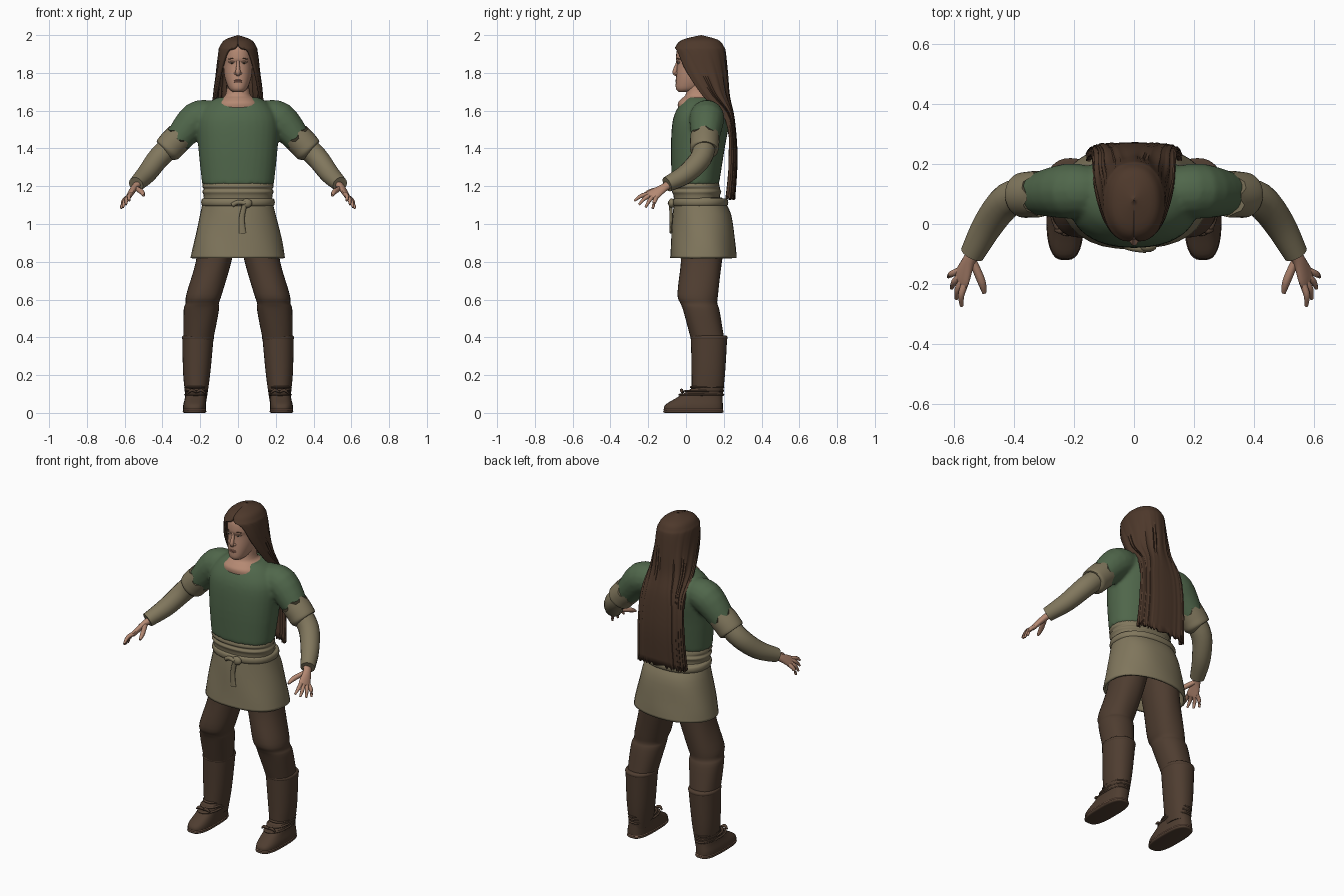
import bpy, bmesh, math
from mathutils import Vector as V

if "Cube" in bpy.data.objects:
    bpy.data.objects.remove(bpy.data.objects["Cube"], do_unlink=True)


def material(name, *rgb):
    mat = bpy.data.materials.new(name)
    mat.use_nodes = True
    mat.diffuse_color = (*rgb, 1)
    mat.node_tree.nodes["Principled BSDF"].inputs["Base Color"].default_value = (*rgb, 1)
    return mat


GREEN = material("tunic green", .08, .135, .07)
LINEN = material("linen tan", .22, .185, .11)
BROWN = material("leather brown", .078, .047, .03)
HAIR = material("hair brown", .075, .04, .024)
SKIN = material("skin", .46, .25, .17)
LIP = material("lip", .36, .17, .12)
WHITE = material("eye white", .5, .45, .4)
DARK = material("eye dark", .03, .02, .01)


def spline(keys, steps=4):
    """Smooth curve through equal-length tuples."""
    ends = [keys[0], *keys, keys[-1]]
    out = []
    for a, b, c, d in zip(ends, ends[1:], ends[2:], ends[3:]):
        for s in range(steps):
            t = s / steps
            out.append([q + t / 2 * (r - p + t * (2 * p - 5 * q + 4 * r - w + t * (3 * (q - r) + w - p)))
                        for p, q, r, w in zip(a, b, c, d)])
    return out + [list(keys[-1])]


def bridge(bm, rings, closed=True, caps=True):
    """Skin a list of equal point rings."""
    rows = [[bm.verts.new(point) for point in ring] for ring in rings]
    count = len(rows[0])
    for low, high in zip(rows, rows[1:]):
        for i in range(count if closed else count - 1):
            j = (i + 1) % count
            bm.faces.new((low[i], low[j], high[j], high[i]))
    if caps and closed:
        bm.faces.new(rows[0][::-1])
        bm.faces.new(rows[-1])


def finish(name, bm, mat, mirror=False, thick=0):
    bmesh.ops.recalc_face_normals(bm, faces=bm.faces)
    mesh = bpy.data.meshes.new(name)
    bm.to_mesh(mesh)
    bm.free()
    mesh.materials.append(mat)
    ob = bpy.data.objects.new(name, mesh)
    bpy.context.collection.objects.link(ob)
    for other in bpy.context.selected_objects:
        other.select_set(False)
    ob.select_set(True)
    bpy.context.view_layer.objects.active = ob
    bpy.ops.object.shade_smooth_by_angle(angle=math.radians(50))
    if mirror:
        ob.modifiers.new("mirror", "MIRROR").use_mirror_merge = False
    if thick:
        shell = ob.modifiers.new("thickness", "SOLIDIFY")
        shell.thickness = thick
        shell.offset = -1
    return ob


def signed_power(value, power):
    return math.copysign(abs(value) ** power, value)


def oval(z, x, width, front, back, ripple=0, power=.9, count=32):
    """Horizontal rounded section given its half width, front y and back y."""
    ring = []
    for i in range(count):
        a = math.tau * i / count
        k = 1 + ripple * math.sin(5 * a + z * 20)
        ring.append(V((x + signed_power(math.sin(a), power) * width * k,
                       (front + back) / 2 - signed_power(math.cos(a), power) * (back - front) / 2 * k, z)))
    return ring


def loft(name, keys, mat, mirror=False, caps=True, thick=0, **shape):
    bm = bmesh.new()
    bridge(bm, [oval(*key, **shape) for key in spline(keys)], caps=caps)
    return finish(name, bm, mat, mirror, thick)


def band(name, bottom, height, x, width, front, back, mat, mirror=False, **shape):
    """Rounded strip running around a section."""
    keys = []
    for i in range(7):
        a = math.pi * i / 6
        inset = .01 * (1 - math.sin(a))
        keys.append((bottom + height * (1 - math.cos(a)) / 2, x, width - inset, front + inset, back - inset))
    bm = bmesh.new()
    bridge(bm, [oval(*key, **shape) for key in keys])
    return finish(name, bm, mat, mirror)


def tube_rings(keys, ref, count=16, jag=0):
    """Rings around a path of (x, y, z, radius[, second radius])."""
    path = spline(keys)
    spots = [V(p[:3]) for p in path]
    rings = []
    for i, p in enumerate(path):
        along = (spots[min(i + 1, len(path) - 1)] - spots[max(i - 1, 0)]).normalized()
        u = (V(ref) - along * along.dot(V(ref))).normalized()
        v = along.cross(u)
        ring = []
        for k in range(count):
            a = math.tau * k / count
            point = spots[i] + u * math.cos(a) * p[3] + v * math.sin(a) * p[-1]
            if i == 0:
                point += along * jag * (1 if k // 2 % 2 else -1)
            ring.append(point)
        rings.append(ring)
    return rings


def tube(name, keys, mat, mirror=True, ref=(1, 0, 1), **options):
    bm = bmesh.new()
    bridge(bm, tube_rings(keys, ref, **options))
    return finish(name, bm, mat, mirror)


def ball(name, place, size, mat, mirror=False):
    bm = bmesh.new()
    bmesh.ops.create_uvsphere(bm, u_segments=16, v_segments=10, radius=1)
    for vert in bm.verts:
        vert.co = V(place) + vert.co * V(size)
    return finish(name, bm, mat, mirror)


# Tunic: body and short sleeves fused
bm = bmesh.new()
bridge(bm, [oval(*key) for key in spline((
    (1.21, 0, .19, -.075, .175), (1.4, 0, .21, -.08, .205), (1.55, 0, .215, -.07, .23),
    (1.63, 0, .17, -.035, .21), (1.67, 0, .11, .0, .165)))])
arm = tube_rings(((.13, .11, 1.57, .08), (.22, .11, 1.555, .093), (.33, .1, 1.43, .07)), (1, 0, 1))
for side in (1, -1):
    bridge(bm, [[V((side * p.x, p.y, p.z)) for p in ring] for ring in arm])
tunic = finish("tunic", bm, GREEN)
fuse = tunic.modifiers.new("fuse", "REMESH")
fuse.mode, fuse.voxel_size, fuse.use_smooth_shade = "VOXEL", .01, True
soften = tunic.modifiers.new("soften", "SMOOTH")
soften.factor, soften.iterations = .5, 6

# Linen sleeves with ragged upper edge, rolled cuff and forearm
tube("sleeve_cuffs", ((.315, .1, 1.455, .078), (.35, .098, 1.42, .077), (.375, .096, 1.39, .073),
                      (.38, .096, 1.385, .05)), LINEN, count=24, jag=.014)
tube("forearm_sleeves", ((.34, .1, 1.43, .06), (.42, .08, 1.35, .058), (.485, 0, 1.265, .052),
                         (.54, -.1, 1.21, .041)), LINEN)

# Hands
fan = V((-.35, -.9, .3))
tube("palms", ((.53, -.09, 1.21, .025, .02), (.55, -.12, 1.19, .024, .018), (.575, -.18, 1.15, .038, .014),
               (.58, -.19, 1.14, .03, .01)), SKIN, ref=fan)
for i, finger in enumerate(("index", "middle", "ring", "little")):
    root = V((.575, -.18, 1.15)) + fan * (.026 - .0175 * i)
    reach = V((.01, -.07, -.035)).lerp(V((.035, -.02, -.06)), i / 3) * (1.15 if i in (1, 2) else 1)
    bend = root + reach / 2 + V((.006, 0, .008))
    tube(finger + "_fingers", ((*root, .012), (*bend, .011), (*(root + reach), .006)),
         SKIN, ref=(-.3, .3, 1), count=8)
tube("thumbs", ((.54, -.12, 1.19, .013), (.51, -.19, 1.17, .014), (.5, -.23, 1.15, .007)),
     SKIN, ref=(1, 0, 0), count=8)

# Linen shirt waist and skirt
loft("shirt_waist", ((1.1, 0, .18, -.062, .18), (1.15, 0, .182, -.066, .18), (1.17, 0, .189, -.074, .187),
                     (1.185, 0, .182, -.067, .18), (1.2, 0, .189, -.076, .178), (1.23, 0, .18, -.065, .17)), LINEN)
loft("skirt", ((1.14, 0, .18, -.06, .19), (1.05, 0, .2, -.07, .24), (.9, 0, .235, -.08, .26),
               (.82, 0, .25, -.085, .267)), LINEN, caps=False, thick=.012, ripple=.008)

# Belt with knot, loop and hanging end
band("belt", 1.095, .04, 0, .195, -.075, .224, LINEN)
ball("belt_knot", (.045, -.076, 1.11), (.03, .018, .025), LINEN)
tube("belt_loop", ((-.03, -.072, 1.1, .012), (0, -.08, 1.115, .012), (.04, -.085, 1.11, .012)),
     LINEN, False, ref=(0, 0, 1))
tube("belt_end", ((.035, -.08, 1.1, .013, .01), (.02, -.079, 1.03, .015, .008), (.024, -.08, .95, .018, .006)),
     LINEN, False, ref=(1, 0, 0))

# Trousers with a fold below the knee
loft("trouser_legs", ((.97, .1, .1, -.03, .21), (.8, .13, .094, -.027, .19), (.63, .178, .094, -.045, .17),
                      (.58, .189, .088, -.03, .165), (.54, .195, .093, -.015, .177),
                      (.38, .211, .078, .03, .205)), BROWN, True, ripple=.008)

# Boots: shaft, foot, sole, pale welt and laces
loft("boot_shafts", ((.4, .212, .083, .026, .218), (.2, .219, .071, .03, .206), (.06, .221, .053, .03, .19)),
     BROWN, True)
band("boot_tops", .385, .025, .212, .085, .024, .22, BROWN, True)
loft("boot_feet", ((.004, .23, .06, -.115, .195), (.04, .23, .06, -.112, .195), (.08, .226, .055, -.05, .193),
                   (.13, .222, .053, .03, .19)), BROWN, True, power=.7)
band("boot_soles", 0, .016, .23, .063, -.121, .2, BROWN, True, power=.7)
band("boot_welts", .014, .008, .23, .062, -.119, .198, SKIN, True, power=.7)
for i in range(3):
    band("boot_laces", .09 + .02 * i, .012, .223, .062, -.04 + .03 * i, .203, BROWN, True)
for side in (-1, 1):
    tube("boot_bows", ((.22, -.015, .11, .006), (.22 + side * .025, -.024, .12, .009),
                       (.22 + side * .045, -.02, .105, .004)), BROWN, ref=(0, 0, 1), count=8)

# Neck and head
loft("neck", ((1.6, 0, .13, -.04, .17), (1.64, 0, .115, -.043, .165), (1.665, 0, .09, -.022, .155),
              (1.69, 0, .064, 0, .135), (1.78, 0, .055, .01, .13)), SKIN)
loft("head", ((1.7, 0, .028, -.04, .02), (1.72, 0, .05, -.054, .09), (1.78, 0, .071, -.052, .15),
              (1.85, 0, .078, -.047, .18), (1.88, 0, .079, -.053, .185), (1.94, 0, .07, -.04, .18),
              (1.975, 0, .03, .02, .12)), SKIN)
tube("nose", ((0, -.043, 1.87, .008), (0, -.048, 1.845, .008), (0, -.059, 1.805, .013), (0, -.048, 1.79, .01)),
     SKIN, False, ref=(1, 0, 0))
ball("nostril_wings", (.013, -.051, 1.798), (.008, .009, .007), SKIN, True)
for lip, z in (("upper_lip", 1.76), ("lower_lip", 1.752)):
    ball(lip, (0, -.05, z), (.023, .007, .005), LIP)
ball("eye_whites", (.032, -.039, 1.852), (.013, .007, .004), WHITE, True)
ball("irises", (.032, -.043, 1.852), (.006, .004, .004), DARK, True)
for name, z, mat in (("eyelids", 1.856, SKIN), ("eyebrows", 1.872, HAIR)):
    tube(name, ((.013, -.047, z, .002), (.032, -.045, z + .004, .003), (.052, -.034, z, .002)),
         mat, ref=(0, 0, 1), count=8)

# Long hair: open-fronted sheet falling down the back in ragged locks
locks = spline(((2, .001, .079, .081, 0), (1.975, .07, -.02, .17, 0), (1.94, .096, -.055, .2, 4),
                (1.91, .105, -.063, .21, 32), (1.8, .116, -.047, .22, 55), (1.68, .13, .03, .23, 68),
                (1.55, .14, .17, .258, 88), (1.35, .15, .18, .272, 90), (1.14, .16, .16, .26, 90)))
rows, count = [], 61
for z, width, front, back, opening in locks:
    row = []
    boxy = .9 - min(.4, max(0, (1.7 - z) * 2))
    for i in range(count):
        a = math.radians(opening + (360 - 2 * opening) * i / (count - 1))
        depth = min(.03, max(0, (1.97 - z) / 8)) * min(1, i / 5, (count - 1 - i) / 5)
        fold = 1 + depth * math.sin(i * 1.9 + math.sin(i * .7) * 2)
        fray = .012 * math.sin(i * 2.3) if z < 1.15 else 0
        row.append(V((signed_power(math.sin(a), boxy) * width * fold,
                      (front + back) / 2 - signed_power(math.cos(a), boxy) * (back - front) / 2 * fold, z + fray)))
    rows.append(row)
bm = bmesh.new()
bridge(bm, rows, closed=False)
bmesh.ops.remove_doubles(bm, verts=bm.verts, dist=.0005)
finish("long_hair", bm, HAIR, thick=.014)
